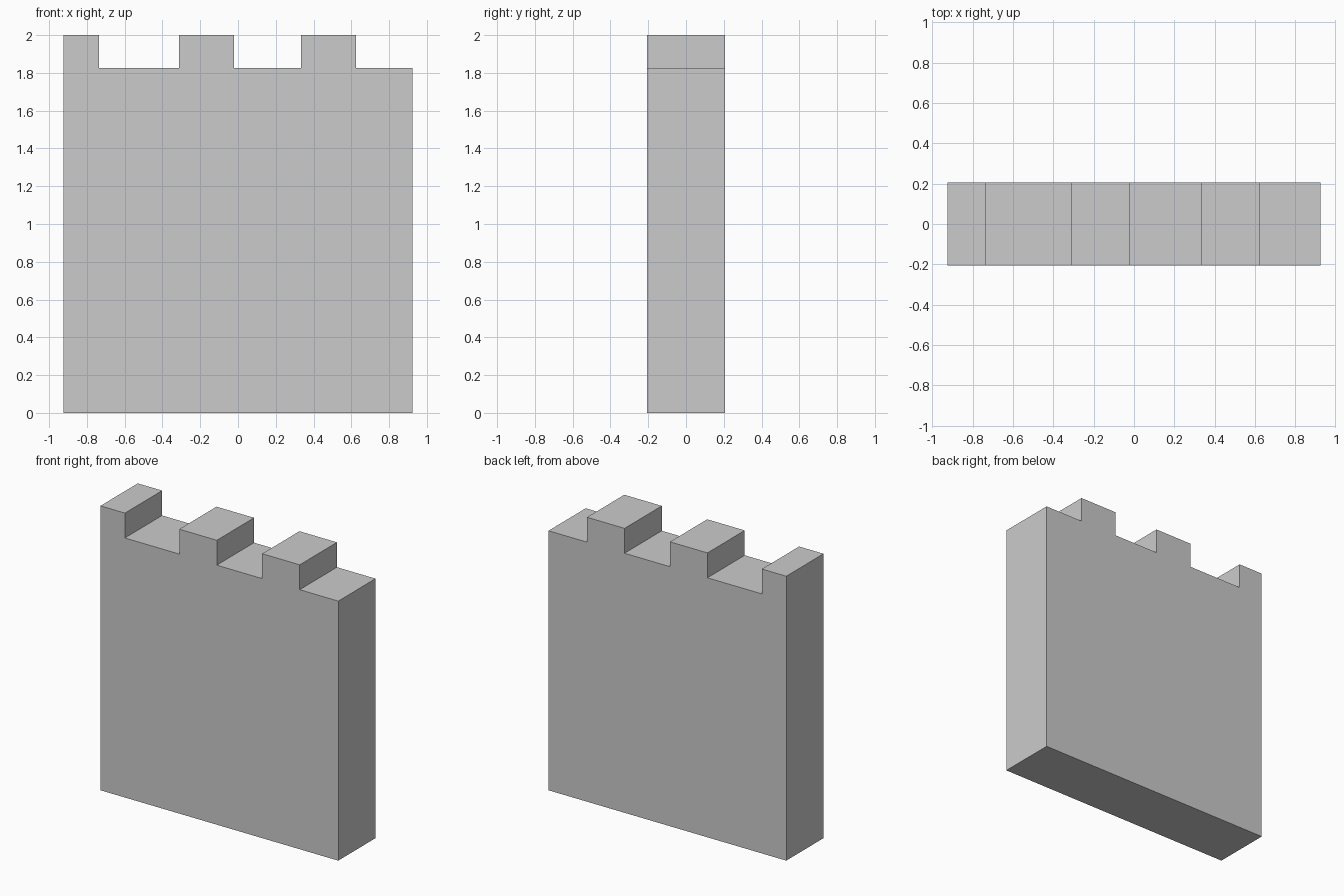
import bpy, bmesh

if "Cube" in bpy.data.objects:
    bpy.data.objects.remove(bpy.data.objects["Cube"])

HALF_W, HALF_D = 0.925, 0.207
NOTCH_Z, TOP_Z = 1.825, 2.0
MERLONS = [(-HALF_W, -0.735), (-0.312, -0.02), (0.333, 0.625)]

# Front silhouette: base corners, then the stepped battlement from left to right
profile = [(HALF_W, 0), (-HALF_W, 0)]
for left, right in MERLONS:
    if left > -HALF_W:
        profile.append((left, NOTCH_Z))
    profile += [(left, TOP_Z), (right, TOP_Z), (right, NOTCH_Z)]
profile.append((HALF_W, NOTCH_Z))

# Wall: silhouette extruded through its depth
bm = bmesh.new()
face = bm.faces.new([bm.verts.new((x, -HALF_D, z)) for x, z in profile])
extruded = bmesh.ops.extrude_face_region(bm, geom=[face], use_keep_orig=True)
moved = [g for g in extruded["geom"] if isinstance(g, bmesh.types.BMVert)]
bmesh.ops.translate(bm, verts=moved, vec=(0, 2 * HALF_D, 0))
bmesh.ops.recalc_face_normals(bm, faces=bm.faces[:])

mesh = bpy.data.meshes.new("battlement_wall")
bm.to_mesh(mesh)
bm.free()
wall = bpy.data.objects.new("battlement_wall", mesh)
bpy.context.collection.objects.link(wall)
